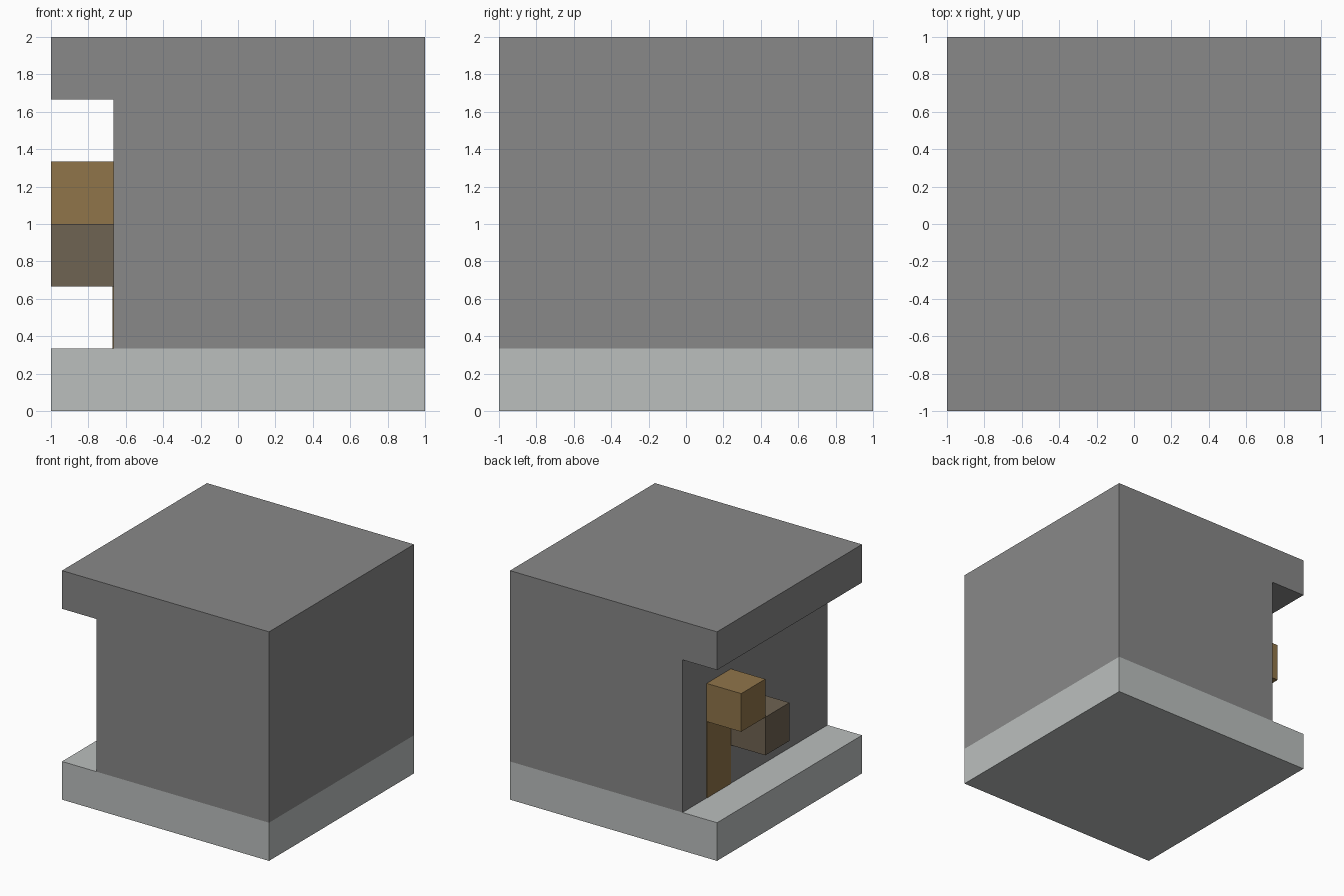
import bpy
import bmesh

cube = bpy.data.objects.get("Cube")
if cube:
    bpy.data.objects.remove(cube, do_unlink=True)

U = 1 / 3  # block size


def material(name, rgb):
    mat = bpy.data.materials.new(name)
    mat.use_nodes = True
    mat.diffuse_color = (*rgb, 1)
    bsdf = mat.node_tree.nodes["Principled BSDF"]
    bsdf.inputs["Base Color"].default_value = (*rgb, 1)
    bsdf.inputs["Roughness"].default_value = 0.9
    return mat


def extrude_profile(name, profile, y0, y1, mat):
    """Extrude an x-z outline from y0 to y1."""
    bm = bmesh.new()
    face = bm.faces.new([bm.verts.new((x, y0, z)) for x, z in profile])
    result = bmesh.ops.extrude_face_region(bm, geom=[face])
    verts = [v for v in result["geom"] if isinstance(v, bmesh.types.BMVert)]
    bmesh.ops.translate(bm, vec=(0, y1 - y0, 0), verts=verts)
    bmesh.ops.recalc_face_normals(bm, faces=bm.faces)
    mesh = bpy.data.meshes.new(name)
    bm.to_mesh(mesh)
    bm.free()
    mesh.materials.append(mat)
    obj = bpy.data.objects.new(name, mesh)
    bpy.context.collection.objects.link(obj)
    return obj


def box(name, x, y, z, mat):
    outline = [(x[0], z[0]), (x[1], z[0]), (x[1], z[1]), (x[0], z[1])]
    return extrude_profile(name, outline, y[0], y[1], mat)


stone = material("dark grey stone", (0.246, 0.246, 0.246))
pale = material("pale grey stone", (0.497, 0.521, 0.515))
wood = material("golden wood", (0.279, 0.178, 0.068))
bark = material("dull brown wood", (0.159, 0.125, 0.084))

wall = -1 + U  # recessed wall plane

# Pale floor slab
box("floor_slab", (-1, 1), (-1, 1), (0, U), pale)

# Solid body with the overhanging roof
body = [(wall, U), (1, U), (1, 2), (-1, 2), (-1, 2 - U), (wall, 2 - U)]
extrude_profile("body_and_roof", body, -1, 1, stone)

# Blocks standing out from the recessed wall
box("upper_block", (-1, wall), (U, 2 * U), (3 * U, 4 * U), wood)
box("lower_block", (-1, wall), (0, U), (2 * U, 3 * U), bark)

# Wooden post set flush into the wall below the upper block
box("wall_post", (wall - 0.003, wall + 0.003), (U, 2 * U), (U, 3 * U), wood)
